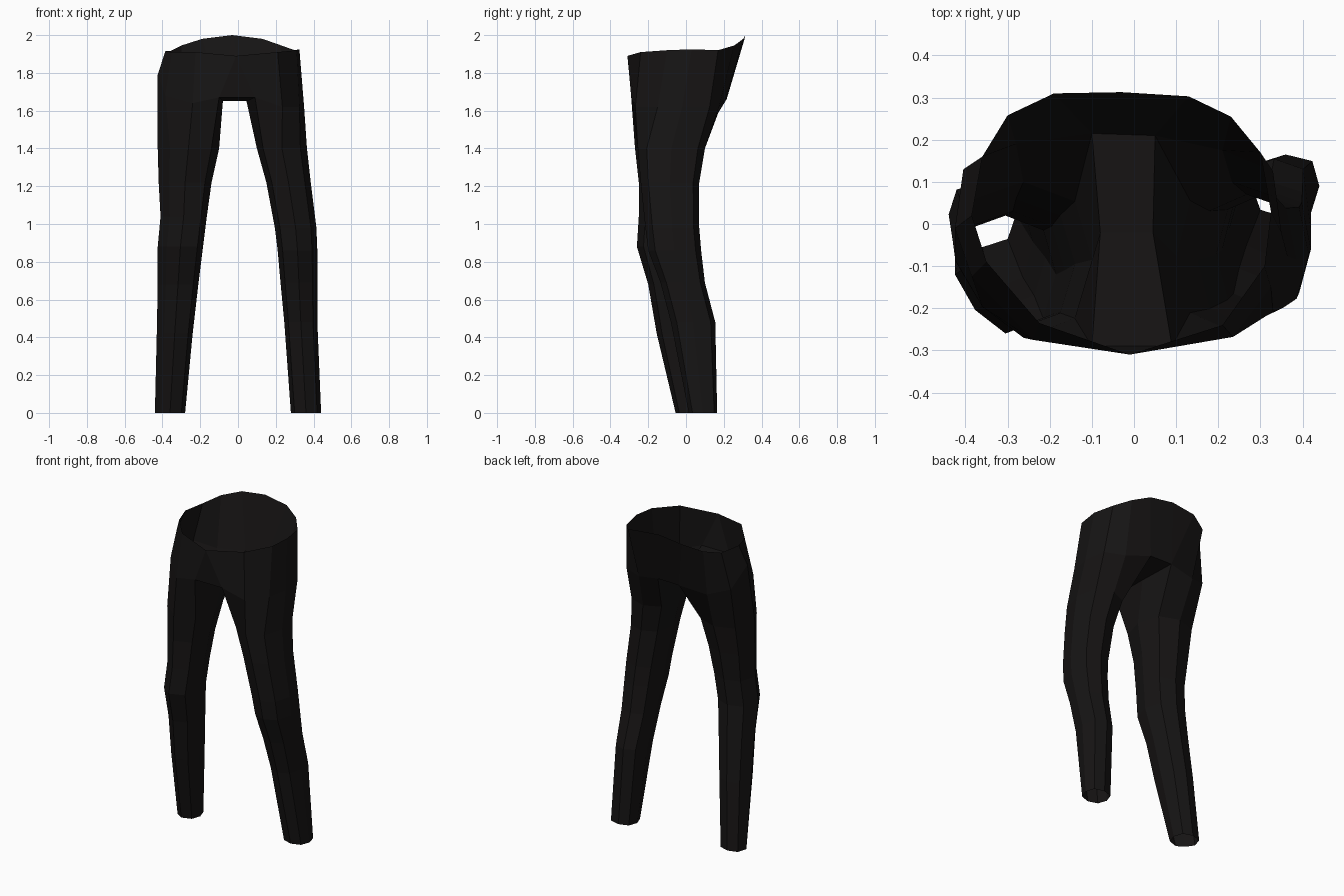
import bpy, bmesh
from math import cos, sin, radians

mat = bpy.data.materials.new("dark_cloth")
mat.diffuse_color = (0.008, 0.007, 0.007, 1)
bm = bmesh.new()


def verts(points):
    return [bm.verts.new(p) for p in points]


def face(*vs):
    bm.faces.new(vs)


def strip(a, b, closed=False):
    """Join two equal rows of vertices with quads."""
    n = len(a)
    for i in range(n if closed else n - 1):
        j = (i + 1) % n
        face(a[i], a[j], b[j], b[i])


# Corner fullness of the leg sections, front-inner round to inner-middle
fullness = {1: (1.06, 1, 1.04, 1, 1.12, 1, 1.06, 1),
            -1: (1.06, 1, 0.85, 1, 1.08, 1, 1.06, 1)}


def leg_ring(side, z, x0, x1, y0, y1):
    """Eight-sided ring from front-inner, round the outside, to inner-middle."""
    cx, cy, rx, ry = (x0 + x1) / 2, (y0 + y1) / 2, (x1 - x0) / 2, (y1 - y0) / 2
    pts = []
    for k, s in enumerate(fullness[side]):
        a = radians(225 + 45 * k)
        pts.append((side * (cx + rx * s * cos(a)), cy + ry * s * sin(a), z))
    return verts(pts)


# Waist rim: front and back centre, then each half from front to back
front, back = verts([(-0.01, -0.31, 1.89), (-0.03, 0.313, 2.0)])
rim = {
    1: verts([(0.21, -0.24, 1.91), (0.31, -0.10, 1.92), (0.325, 0.03, 1.925),
              (0.30, 0.17, 1.92), (0.23, 0.255, 1.945), (0.13, 0.303, 1.98)]),
    -1: verts([(-0.225, -0.235, 1.91), (-0.35, -0.09, 1.91), (-0.385, 0.02, 1.915),
               (-0.36, 0.16, 1.915), (-0.30, 0.258, 1.945), (-0.19, 0.31, 1.98)]),
}

# Top of each thigh, last point is the middle of the crotch
hip = {
    1: verts([(0.09, -0.29, 1.67), (0.235, -0.268, 1.62), (0.325, -0.15, 1.62),
              (0.35, -0.02, 1.62), (0.33, 0.125, 1.62), (0.21, 0.175, 1.62),
              (0.05, 0.21, 1.66), (0.045, -0.02, 1.65)]),
    -1: verts([(-0.10, -0.29, 1.67), (-0.24, -0.275, 1.64), (-0.385, -0.125, 1.68),
               (-0.425, -0.01, 1.79), (-0.405, 0.13, 1.68), (-0.28, 0.19, 1.64),
               (-0.10, 0.215, 1.66), (-0.08, -0.02, 1.65)]),
}

# Leg sections: height, inner and outer x, front and back y
sections = {
    1: [(1.40, 0.10, 0.365, -0.255, 0.10), (1.22, 0.15, 0.385, -0.24, 0.07),
        (0.98, 0.195, 0.415, -0.215, 0.07), (0.86, 0.21, 0.42, -0.20, 0.08),
        (0.69, 0.225, 0.42, -0.135, 0.10), (0.48, 0.245, 0.42, -0.08, 0.155),
        (0.0, 0.28, 0.44, 0.015, 0.165)],
    -1: [(1.40, 0.10, 0.425, -0.27, 0.10), (1.22, 0.14, 0.42, -0.25, 0.06),
         (1.04, 0.165, 0.41, -0.25, 0.03), (0.88, 0.185, 0.425, -0.26, 0.02),
         (0.68, 0.21, 0.425, -0.20, 0.04), (0.42, 0.24, 0.43, -0.155, 0.07),
         (0.0, 0.28, 0.44, -0.055, 0.10)],
}

for side in (1, -1):
    # Hip panel
    strip([front] + rim[side], hip[side][:7])
    # Open leg tube
    ring = hip[side]
    for section in sections[side]:
        lower = leg_ring(side, *section)
        strip(ring, lower, closed=True)
        ring = lower

# Front panel, seat panel and crotch strip between the legs
L, R = hip[-1], hip[1]
face(front, L[0], R[0])
face(back, R[6], L[6])
face(back, rim[1][-1], R[6])
face(back, L[6], rim[-1][-1])
strip([L[0], L[7], L[6]], [R[0], R[7], R[6]])

bmesh.ops.recalc_face_normals(bm, faces=bm.faces)
# The open shell must face outward: test it on a front face
f = min(bm.faces, key=lambda f: f.calc_center_median().y)
if f.normal.y > 0:
    bmesh.ops.reverse_faces(bm, faces=bm.faces)

mesh = bpy.data.meshes.new("trousers")
bm.to_mesh(mesh)
bm.free()
mesh.materials.append(mat)
bpy.context.collection.objects.link(bpy.data.objects.new("trousers", mesh))
